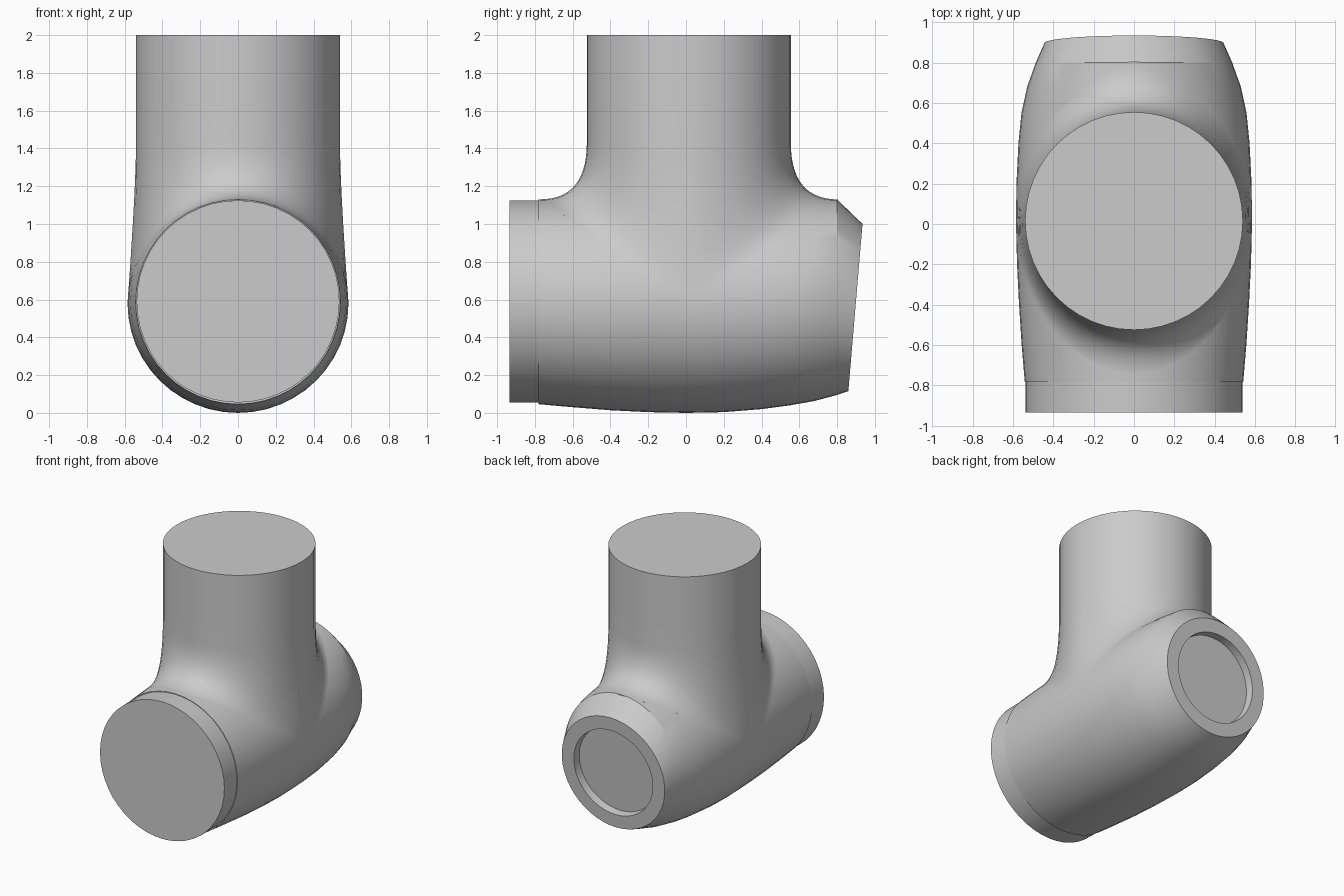
import bpy, bmesh, math
from mathutils import Vector

cube = bpy.data.objects.get("Cube")
if cube:
    bpy.data.objects.remove(cube)

grey = bpy.data.materials.new("plain_grey")
grey.use_nodes = True
colour = (0.6, 0.6, 0.6, 1)
grey.diffuse_color = colour
grey.node_tree.nodes["Principled BSDF"].inputs["Base Color"].default_value = colour

SEG = 48
ANGLES = [2 * math.pi * i / SEG for i in range(SEG)]


def loft(name, rings, cap_start=True, cap_end=True):
    """Skin a list of closed rings and smooth everything but hard edges."""
    bm = bmesh.new()
    loops = [[bm.verts.new(p) for p in ring] for ring in rings]
    for a, b in zip(loops, loops[1:]):
        for i in range(SEG):
            j = (i + 1) % SEG
            bm.faces.new((a[i], a[j], b[j], b[i]))
    if cap_start:
        bm.faces.new(loops[0])
    if cap_end:
        bm.faces.new(loops[-1])
    bmesh.ops.recalc_face_normals(bm, faces=bm.faces)
    mesh = bpy.data.meshes.new(name)
    bm.to_mesh(mesh)
    bm.free()
    mesh.materials.append(grey)
    ob = bpy.data.objects.new(name, mesh)
    bpy.context.collection.objects.link(ob)
    bpy.ops.object.select_all(action='DESELECT')
    ob.select_set(True)
    bpy.context.view_layer.objects.active = ob
    bpy.ops.object.shade_smooth_by_angle(angle=math.radians(25))
    return ob


# Run sections: y, half width, bottom, top
SECTIONS = [(-0.78, 0.542, 0.046, 1.13), (-0.6, 0.557, 0.03, 1.14),
            (-0.4, 0.57, 0.014, 1.15), (-0.2, 0.58, 0.004, 1.16),
            (0.0, 0.585, 0, 1.16), (0.2, 0.583, 0.004, 1.16),
            (0.4, 0.573, 0.02, 1.15), (0.55, 0.558, 0.04, 1.14),
            (0.68, 0.53, 0.063, 1.135), (0.8, 0.487, 0.095, 1.13)]


def section(y):
    """Interpolated half width, bottom and top of the run."""
    y = max(SECTIONS[0][0], min(SECTIONS[-1][0], y))
    for a, b in zip(SECTIONS, SECTIONS[1:]):
        if y <= b[0]:
            t = (y - a[0]) / (b[0] - a[0])
            return [p + (q - p) * t for p, q in zip(a[1:], b[1:])]


def run_ring(y, half, bottom, top):
    mid, tall = (bottom + top) / 2, (top - bottom) / 2
    return [Vector((half * math.cos(a), y, mid + tall * math.sin(a))) for a in ANGLES]


# Sloping rear end, with a round recess in its face
slope = Vector((0, 0.075, 0.885)).normalized()
inward = Vector((0, -slope.z, slope.y))


def end_ring(radius, depth):
    centre = Vector((0, 0.897, 0.558)) + inward * depth
    return [centre + radius * (Vector((math.cos(a), 0, 0)) + slope * math.sin(a))
            for a in ANGLES]


run = [run_ring(-0.935, 0.537, 0.055, 1.125), run_ring(-0.78, 0.537, 0.055, 1.125)]
run += [run_ring(*s) for s in SECTIONS]
run += [end_ring(0.444, 0), end_ring(0.34, 0), end_ring(0.335, 0.06)]
loft("run_body", run)

# Branch: straight neck flaring into the run through a curved fillet
NECK, NECK_Y, REACH, STEPS = 0.54, 0.015, 0.79, 14
branch = [[Vector((NECK * math.cos(a), NECK_Y + NECK * math.sin(a), z)) for a in ANGLES]
          for z in (2.0, 1.83, 1.6)]
paths = []
for a in ANGLES:
    c, s = math.cos(a), math.sin(a)
    start = Vector((NECK * c, NECK_Y + NECK * s, 1.43))
    foot_y = NECK_Y + REACH * s
    half, bottom, top = section(foot_y)
    mid, tall = (bottom + top) / 2, (top - bottom) / 2
    foot = Vector((half * c, foot_y, mid + tall * abs(s)))
    # the middle control sits where the neck meets the run's tangent plane
    rise = c * (half - NECK) * c / max(abs(s), 0.05)
    knee = Vector((start.x, start.y, min(foot.z + max(rise, 0), 1.2)))
    path = []
    for k in range(STEPS + 1):
        t = k / STEPS
        path.append(start * (1 - t) ** 2 + knee * 2 * t * (1 - t) + foot * t * t)
    # tuck the rim just under the run's skin
    path.append(foot - Vector((c, 0, abs(s))) * 0.01)
    paths.append(path)
branch += [list(ring) for ring in zip(*paths)]
loft("branch_neck", branch, cap_end=False)
